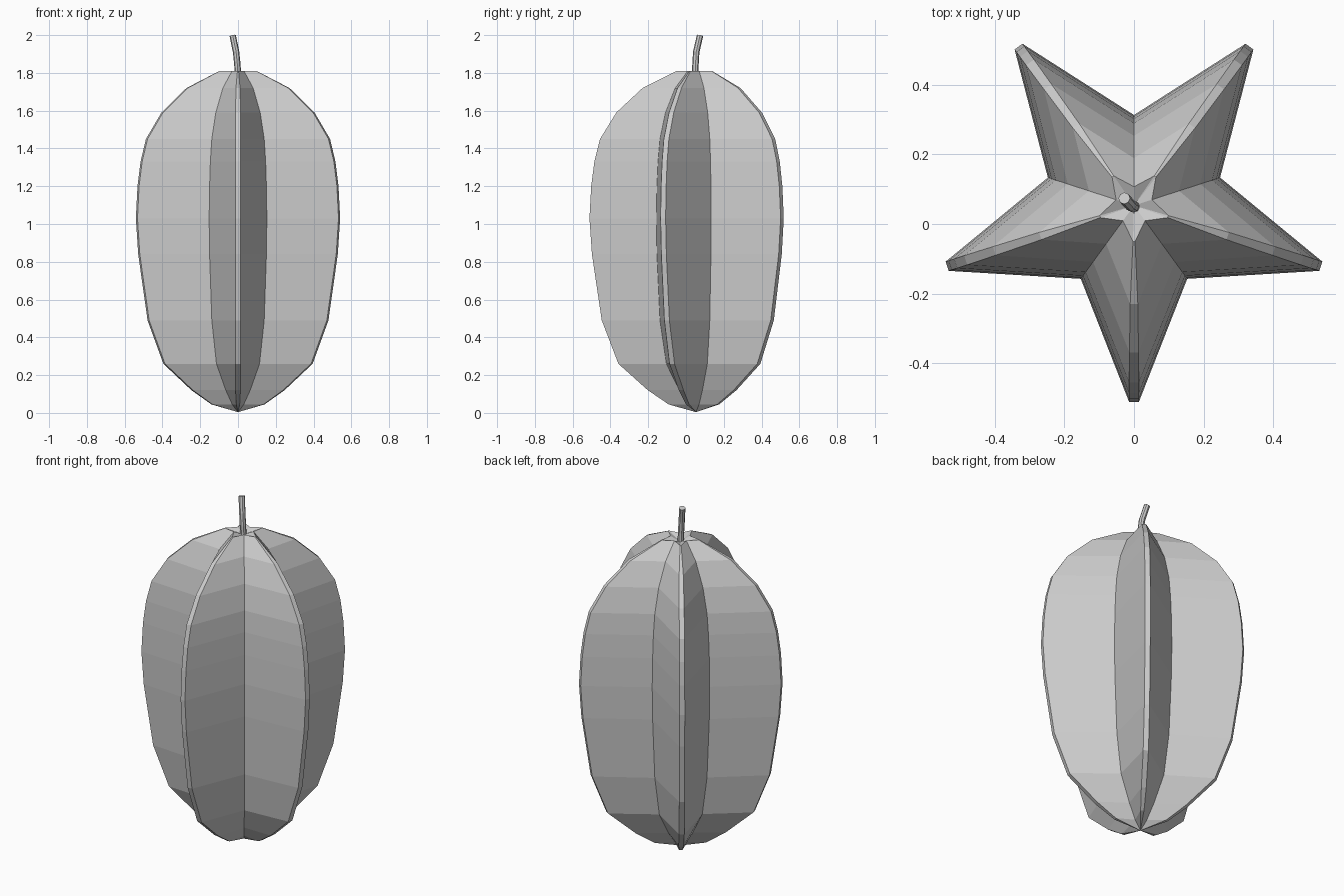
import bpy, bmesh, math

if "Cube" in bpy.data.objects:
    bpy.data.objects.remove(bpy.data.objects["Cube"])

CY = 0.053  # star axis sits slightly behind the origin

# height, ridge radius, valley radius, half width of the blunt ridge
PROFILE = [
    (0.045, 0.145, 0.052, 0.009), (0.12, 0.255, 0.110, 0.013),
    (0.26, 0.411, 0.194, 0.014), (0.49, 0.499, 0.236, 0.014),
    (0.84, 0.551, 0.256, 0.014), (1.03, 0.564, 0.260, 0.014),
    (1.20, 0.555, 0.256, 0.014), (1.33, 0.538, 0.249, 0.014),
    (1.45, 0.508, 0.236, 0.014), (1.59, 0.422, 0.200, 0.013),
    (1.72, 0.283, 0.136, 0.011), (1.81, 0.103, 0.054, 0.003),
]


def star_ring(bm, z, ridge, valley, half):
    """Five blunt points with a valley after each."""
    ring = []
    for i in range(5):
        a = math.radians(-90 + 72 * i)
        for side in (-half, half):
            ring.append(bm.verts.new((ridge * math.cos(a) - side * math.sin(a),
                                      CY + ridge * math.sin(a) + side * math.cos(a), z)))
        b = a + math.radians(36)
        ring.append(bm.verts.new((valley * math.cos(b), CY + valley * math.sin(b), z)))
    return ring


# Fruit body: lofted star sections, closed by a point below and a dimple above
bm = bmesh.new()
rings = [star_ring(bm, *row) for row in PROFILE]
n = len(rings[0])
for low, high in zip(rings, rings[1:]):
    for i in range(n):
        j = (i + 1) % n
        bm.faces.new((low[i], low[j], high[j], high[i]))
bottom = bm.verts.new((0, CY, 0.004))
dimple = bm.verts.new((0, CY, 1.785))
for i in range(n):
    j = (i + 1) % n
    bm.faces.new((bottom, rings[0][j], rings[0][i]))
    bm.faces.new((dimple, rings[-1][i], rings[-1][j]))
bmesh.ops.recalc_face_normals(bm, faces=bm.faces)
mesh = bpy.data.meshes.new("fruit_body")
bm.to_mesh(mesh)
bm.free()
bpy.context.collection.objects.link(bpy.data.objects.new("fruit_body", mesh))

# Stem: short bent tube
path = [(0.0, 0.05, 1.775), (-0.003, 0.05, 1.84), (-0.010, 0.054, 1.91), (-0.028, 0.074, 1.997)]
curve = bpy.data.curves.new("stem", 'CURVE')
curve.dimensions = '3D'
curve.bevel_depth = 0.017
curve.bevel_resolution = 2
curve.use_fill_caps = True
spline = curve.splines.new('POLY')
spline.points.add(len(path) - 1)
for point, co in zip(spline.points, path):
    point.co = (*co, 1)
spline.use_smooth = False
bpy.context.collection.objects.link(bpy.data.objects.new("stem", curve))
